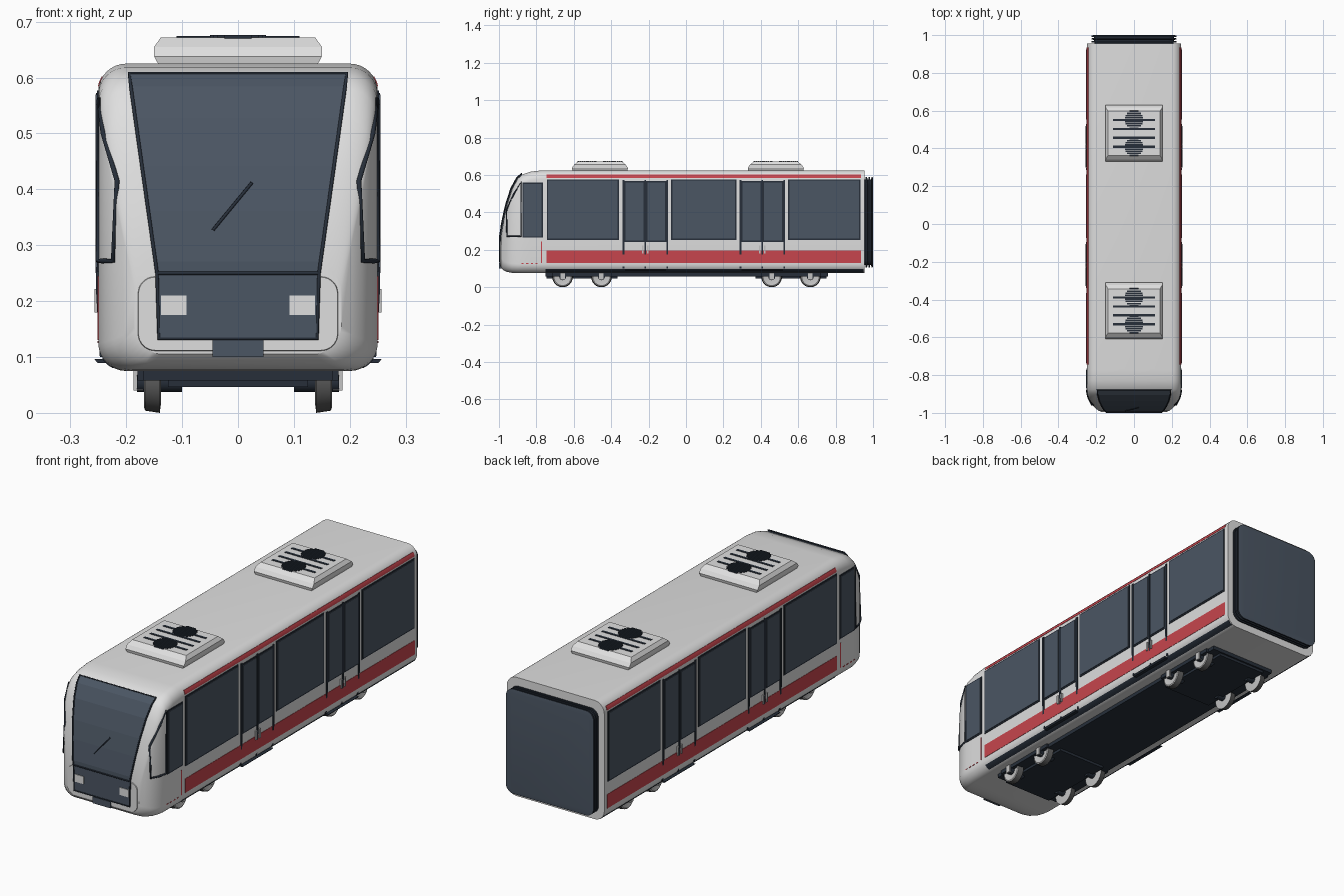
import bpy, bmesh, math
from mathutils import Vector

if "Cube" in bpy.data.objects:
    bpy.data.objects.remove(bpy.data.objects["Cube"])


def material(name, rgb):
    m = bpy.data.materials.new(name)
    m.use_nodes = True
    m.diffuse_color = (*rgb, 1)
    m.node_tree.nodes["Principled BSDF"].inputs["Base Color"].default_value = (*rgb, 1)
    return m


WHITE = material("body white", (0.74, 0.74, 0.74))
GLASS = material("tinted glass", (0.07, 0.092, 0.125))
DARK = material("dark trim", (0.02, 0.028, 0.042))
RED = material("stripe red", (0.57, 0.06, 0.075))
STEEL = material("steel", (0.55, 0.55, 0.55))
TREAD = material("wheel tread", (0.1, 0.1, 0.1))


def finish(name, bm, mats, mirror=False, smooth=False):
    bmesh.ops.recalc_face_normals(bm, faces=bm.faces)
    me = bpy.data.meshes.new(name)
    bm.to_mesh(me)
    bm.free()
    ob = bpy.data.objects.new(name, me)
    bpy.context.collection.objects.link(ob)
    for m in mats:
        me.materials.append(m)
    if mirror:
        ob.modifiers.new("Mirror", 'MIRROR')
    if smooth:
        bpy.ops.object.select_all(action='DESELECT')
        ob.select_set(True)
        bpy.context.view_layer.objects.active = ob
        bpy.ops.object.shade_smooth_by_angle(angle=math.radians(35))
    return ob


def skin(bm, rings):
    """Bridge equal closed rings and cap both ends."""
    rows = [[bm.verts.new(p) for p in ring] for ring in rings]
    n = len(rows[0])
    for a, b in zip(rows, rows[1:]):
        for i in range(n):
            bm.faces.new((a[i], a[(i + 1) % n], b[(i + 1) % n], b[i]))
    bm.faces.new(rows[0])
    bm.faces.new(rows[-1])


def rounded(y, w, zb, zt, r, seg=8):
    """Rounded rectangle standing across the vehicle."""
    pts = []
    corners = ((w - r, zt - r), (r - w, zt - r), (r - w, zb + r), (w - r, zb + r))
    for k, (cx, cz) in enumerate(corners):
        for i in range(seg + 1):
            a = math.pi / 2 * (k + i / seg)
            pts.append((cx + r * math.cos(a), y, cz + r * math.sin(a)))
    return pts


def loft(name, sections, mats, smooth=True):
    bm = bmesh.new()
    skin(bm, [rounded(*s) for s in sections])
    return finish(name, bm, mats, smooth=smooth)


def box(name, x, y, z, mat, mirror=False):
    bm = bmesh.new()
    skin(bm, [[(x[0], y[0], h), (x[1], y[0], h), (x[1], y[1], h), (x[0], y[1], h)] for h in z])
    return finish(name, bm, [mat], mirror)


def tube(name, pts, r, mat, cyclic=False, mirror=False):
    cu = bpy.data.curves.new(name, 'CURVE')
    cu.dimensions = '3D'
    cu.bevel_depth = r
    cu.bevel_resolution = 1
    sp = cu.splines.new('POLY')
    sp.points.add(len(pts) - 1)
    for p, co in zip(sp.points, pts):
        p.co = (*co, 1)
    sp.use_cyclic_u = cyclic
    cu.materials.append(mat)
    ob = bpy.data.objects.new(name, cu)
    bpy.context.collection.objects.link(ob)
    if mirror:
        ob.modifiers.new("Mirror", 'MIRROR')


# Body shell: y, half width, bottom, top, corner radius
R = 0.05
BODY = [(-0.99, 0.185, 0.105, 0.27, R), (-0.975, 0.205, 0.09, 0.36, R),
        (-0.957, 0.222, 0.082, 0.44, R), (-0.93, 0.238, 0.077, 0.525, R),
        (-0.90, 0.246, 0.075, 0.58, R), (-0.875, 0.25, 0.075, 0.603, R),
        (-0.83, 0.25, 0.075, 0.618, R), (-0.77, 0.25, 0.075, 0.625, R),
        (0.955, 0.25, 0.075, 0.625, R)]
loft("body_shell", BODY, [WHITE])


def side_x(y, z):
    """Half width of the shell at a given place."""
    for a, b in zip(BODY, BODY[1:]):
        if a[0] <= y <= b[0]:
            t = (y - a[0]) / (b[0] - a[0])
            w, zb, zt = (a[i] + t * (b[i] - a[i]) for i in (1, 2, 3))
            d = max(z - (zt - R), zb + R - z, 0)
            return w - R + math.sqrt(max(R * R - d * d, 0))
    return BODY[-1][1]


def strip(name, y0, y1, z0, z1, out, mat):
    """Thin plate that hugs both sides of the shell."""
    zs = [z0 + (z1 - z0) * i / 4 for i in range(5)]
    bm = bmesh.new()
    skin(bm, [[(side_x(y, z) + out, y, z) for z in zs] +
              [(side_x(y, z) - 0.004, y, z) for z in reversed(zs)] for y in (y0, y1)])
    return finish(name, bm, [mat], mirror=True)


def pane(name, y0, y1, z0, z1, e=0.007):
    strip(name + "_frame", y0 - e, y1 + e, z0 - e, z1 + e, 0.0025, DARK)
    strip(name + "_glass", y0, y1, z0, z1, 0.005, GLASS)


# Stripes and sill
strip("lower_stripe", -0.745, 0.935, 0.13, 0.195, 0.0015, RED)
strip("upper_stripe", -0.745, 0.935, 0.584, 0.602, 0.0015, RED)
strip("cab_stripe", -0.775, -0.769, 0.13, 0.245, 0.0015, RED)
for i in range(4):
    y = -0.88 + i * 0.025
    strip("cab_dash", y, y + 0.012, 0.125, 0.129, 0.0015, RED)
strip("sill", -0.75, 0.95, 0.08, 0.097, 0.002, DARK)

# Side windows
for y0, y1 in ((-0.737, -0.365), (-0.073, 0.262), (0.553, 0.925)):
    pane("side_window", y0, y1, 0.26, 0.57)
pane("cab_window", -0.868, -0.772, 0.272, 0.553)
quarter = [(-0.882, 0.56), (-0.92, 0.50), (-0.957, 0.415), (-0.957, 0.272), (-0.92, 0.272), (-0.882, 0.272)]
tube("quarter_window_frame", [(side_x(y, z) + 0.001, y, z) for y, z in quarter],
     0.005, DARK, cyclic=True, mirror=True)

# Double doors
for c in (-0.217, 0.408):
    for s in (-1, 1):
        pane("door_window", c + s * 0.058 - 0.048, c + s * 0.058 + 0.048, 0.25, 0.56)
        strip("door_post", c + s * 0.117 - 0.005, c + s * 0.117 + 0.005, 0.1, 0.572, 0.004, DARK)
        box("door_handle", (0.246, 0.257), (c + s * 0.013 - 0.004, c + s * 0.013 + 0.004),
            (0.18, 0.222), STEEL, mirror=True)
    strip("door_seam", c - 0.004, c + 0.004, 0.1, 0.572, 0.004, DARK)
    strip("door_step", c - 0.11, c + 0.11, 0.089, 0.096, 0.016, DARK)

# Windscreen follows the slope of the nose
slope = [Vector((0, s[0], s[3])) for s in reversed(BODY[:6])] + [Vector((0, -0.99, 0.25)), Vector((0, -0.99, 0.133))]
outer = []
for i, p in enumerate(slope):
    d = slope[min(i + 1, len(slope) - 1)] - slope[max(i - 1, 0)]
    n = Vector((0, d.z, -d.y)).normalized()
    hw = 0.145 + 0.05 * max(0, p.z - 0.25) / 0.353 - (0.003 if p.z < 0.2 else 0)
    outer.append((hw, p + n * 0.0065, p - n * 0.004))
bm = bmesh.new()
skin(bm, [[(h, *o.yz), (-h, *o.yz), (-h, *q.yz), (h, *q.yz)] for h, o, q in outer])
finish("windscreen", bm, [GLASS])
edge = [(h, *o.yz) for h, o, q in outer]
tube("windscreen_frame", edge + [(-x, y, z) for x, y, z in reversed(edge)], 0.0035, DARK, cyclic=True)
tube("windscreen_divider", [edge[-2], (-edge[-2][0], *edge[-2][1:])], 0.0035, DARK)
tube("wiper", [(-0.045, -0.989, 0.327), (0.025, -0.971, 0.412)], 0.003, DARK)

# Nose details
loft("bumper_panel", [(-0.994, 0.178, 0.112, 0.243, 0.03), (-0.98, 0.181, 0.109, 0.246, 0.03)], [WHITE])
box("headlight", (0.092, 0.138), (-0.999, -0.99), (0.175, 0.21), WHITE, mirror=True)
box("coupler_cover", (-0.046, 0.046), (-0.999, -0.97), (0.1, 0.13), GLASS)

# Rear gangway bellows
folds = [(0.95, 0.21, 0.12, 0.575, 0.03)]
for y in (0.96, 0.975, 0.99):
    folds += [(y, 0.21, 0.12, 0.575, 0.03), (y + 0.001, 0.225, 0.105, 0.59, 0.04),
              (y + 0.008, 0.225, 0.105, 0.59, 0.04), (y + 0.01, 0.212, 0.118, 0.577, 0.035)]
bellows = loft("gangway_bellows", folds, [DARK, GLASS])
for f in bellows.data.polygons:
    if f.normal.y > 0.9 and f.center.y > 0.998:
        f.material_index = 1

# Rooftop cooling units with slats and round grilles
for cy in (0.48, -0.46):
    bm = bmesh.new()
    skin(bm, [[(sx * hx, cy + sy * hy, z) for sx, sy in ((-1, -1), (1, -1), (1, 1), (-1, 1))]
              for z, hx, hy in ((0.615, 0.138, 0.145), (0.638, 0.15, 0.15), (0.655, 0.15, 0.138), (0.672, 0.138, 0.117))])
    finish("roof_unit", bm, [WHITE])
    for k in (-1.5, -0.5, 0.5, 1.5):
        y = cy + k * 0.047
        box("roof_slat", (-0.11, 0.11), (y - 0.006, y + 0.006), (0.67, 0.674), DARK)
    for fy in (cy - 0.072, cy + 0.072):
        for k in range(-4, 5):
            half = math.sqrt(0.05 ** 2 - (k * 0.011) ** 2)
            y = fy + k * 0.011
            box("fan_grille", (-half, half), (y - 0.004, y + 0.004), (0.67, 0.676), DARK)

# Underframe
box("underframe", (-0.17, 0.17), (-0.75, 0.76), (0.058, 0.08), DARK)
for cy in (-0.555, 0.562):
    box("bogie_frame", (-0.125, 0.125), (cy - 0.19, cy + 0.19), (0.046, 0.07), DARK)
    box("bogie_side_beam", (0.168, 0.18), (cy - 0.16, cy + 0.16), (0.058, 0.08), DARK, mirror=True)

# Wheels with tapered tread, hubs and axle boxes
for y in (-0.66, -0.452, 0.458, 0.665):
    bm = bmesh.new()
    profile = ((0.138, 0.04), (0.14, 0.055), (0.166, 0.051), (0.168, 0.046), (0.163, 0.03))
    skin(bm, [[(x, y + r * math.cos(i * math.tau / 32), 0.055 + r * math.sin(i * math.tau / 32))
               for i in range(32)] for x, r in profile])
    wheel = finish("wheel", bm, [STEEL, TREAD], mirror=True, smooth=True)
    for f in wheel.data.polygons:
        f.material_index = 1 if abs(f.normal.x) < 0.5 else 0
    bm = bmesh.new()
    skin(bm, [[(x, y + 0.018 * math.cos(i * math.tau / 16), 0.055 + 0.018 * math.sin(i * math.tau / 16))
               for i in range(16)] for x in (0.1, 0.181)])
    finish("axle_hub", bm, [DARK], mirror=True, smooth=True)
    box("axle_box", (0.17, 0.187), (y - 0.012, y + 0.012), (0.04, 0.078), STEEL, mirror=True)
